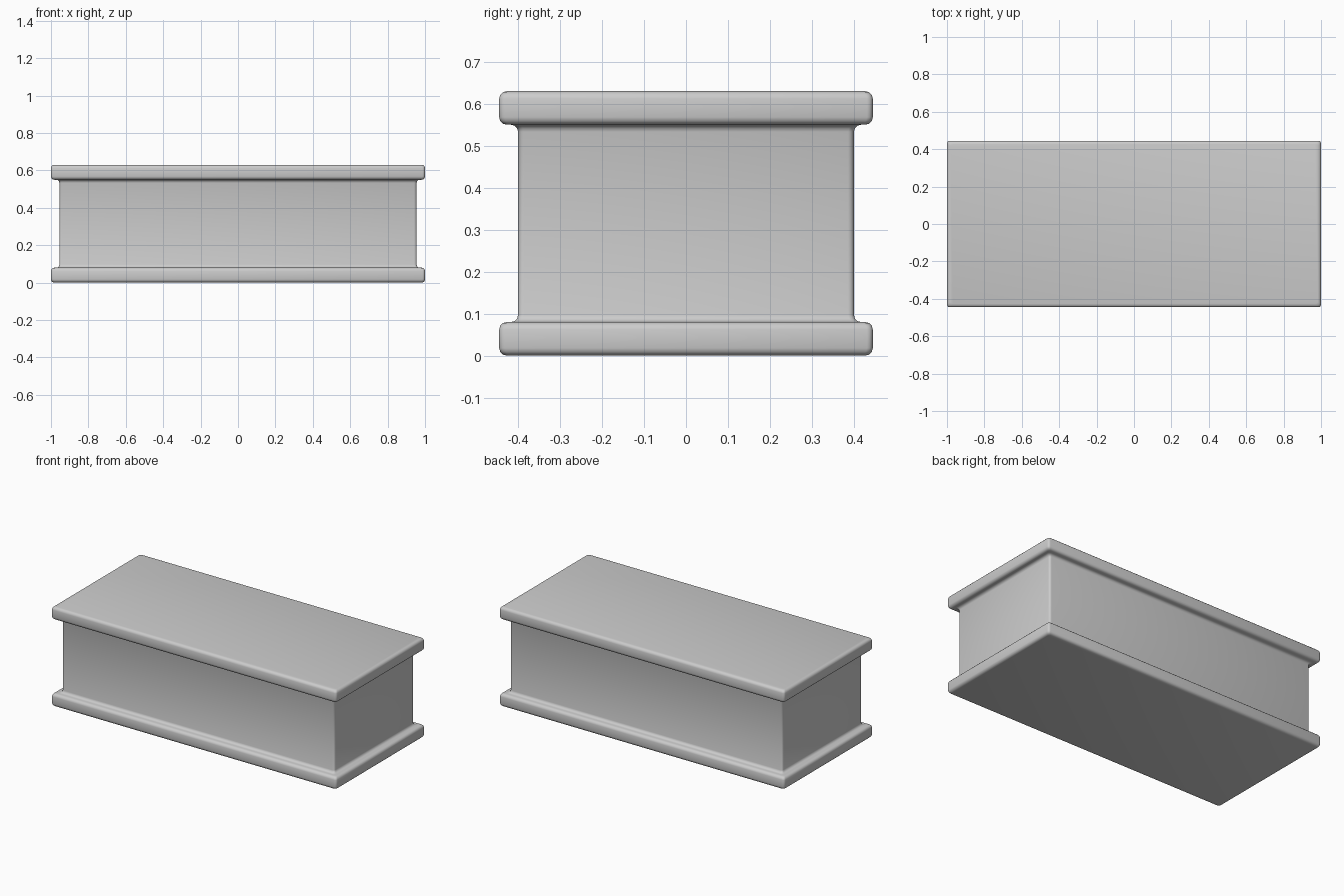
import bpy, bmesh, math

if "Cube" in bpy.data.objects:
    bpy.data.objects.remove(bpy.data.objects["Cube"])

HX, HY, H = 1.0, 0.445, 0.63      # half length, half depth, height
SLAB, INSET = 0.08, 0.045         # slab thickness, body inset
R, FILLET = 0.018, 0.017          # slab edge rounding, cove radius
CORNER, SEG = 0.014, 3            # upright corner rounding


def arc(cx, cz, r, a0, a1):
    """Profile points (inset, z) on an arc; angles in degrees, 0 = outward."""
    pts = []
    for i in range(SEG + 1):
        a = math.radians(a0 + (a1 - a0) * i / SEG)
        pts.append((cx - r * math.cos(a), cz + r * math.sin(a)))
    return pts


def ring(bm, inset, z):
    """Rectangle with rounded corners, pulled in by the inset."""
    verts = []
    for k, (sx, sy) in enumerate([(1, 1), (-1, 1), (-1, -1), (1, -1)]):
        for i in range(SEG + 1):
            a = math.radians(90 * (k + i / SEG))
            verts.append(bm.verts.new((
                sx * (HX - inset - CORNER) + CORNER * math.cos(a),
                sy * (HY - inset - CORNER) + CORNER * math.sin(a), z)))
    return verts


# lower half of the moulding: rounded slab edge, then cove into the body
lower = arc(R, R, R, -90, 0) + arc(R, SLAB - R, R, 0, 90)
lower += arc(INSET - FILLET, SLAB + FILLET, FILLET, 270, 180)
# upper half is the mirror image
profile = lower + [(d, H - z) for d, z in reversed(lower)]

# plinth: profile swept around the rectangle and capped
bm = bmesh.new()
rings = [ring(bm, d, z) for d, z in profile]
for a, b in zip(rings, rings[1:]):
    n = len(a)
    for i in range(n):
        j = (i + 1) % n
        bm.faces.new((a[i], a[j], b[j], b[i]))
bm.faces.new(rings[-1])
bm.faces.new(rings[0][::-1])
bmesh.ops.recalc_face_normals(bm, faces=bm.faces)
for f in bm.faces:
    f.smooth = True

mesh = bpy.data.meshes.new("plinth")
bm.to_mesh(mesh)
bm.free()
plinth = bpy.data.objects.new("plinth", mesh)
bpy.context.collection.objects.link(plinth)
